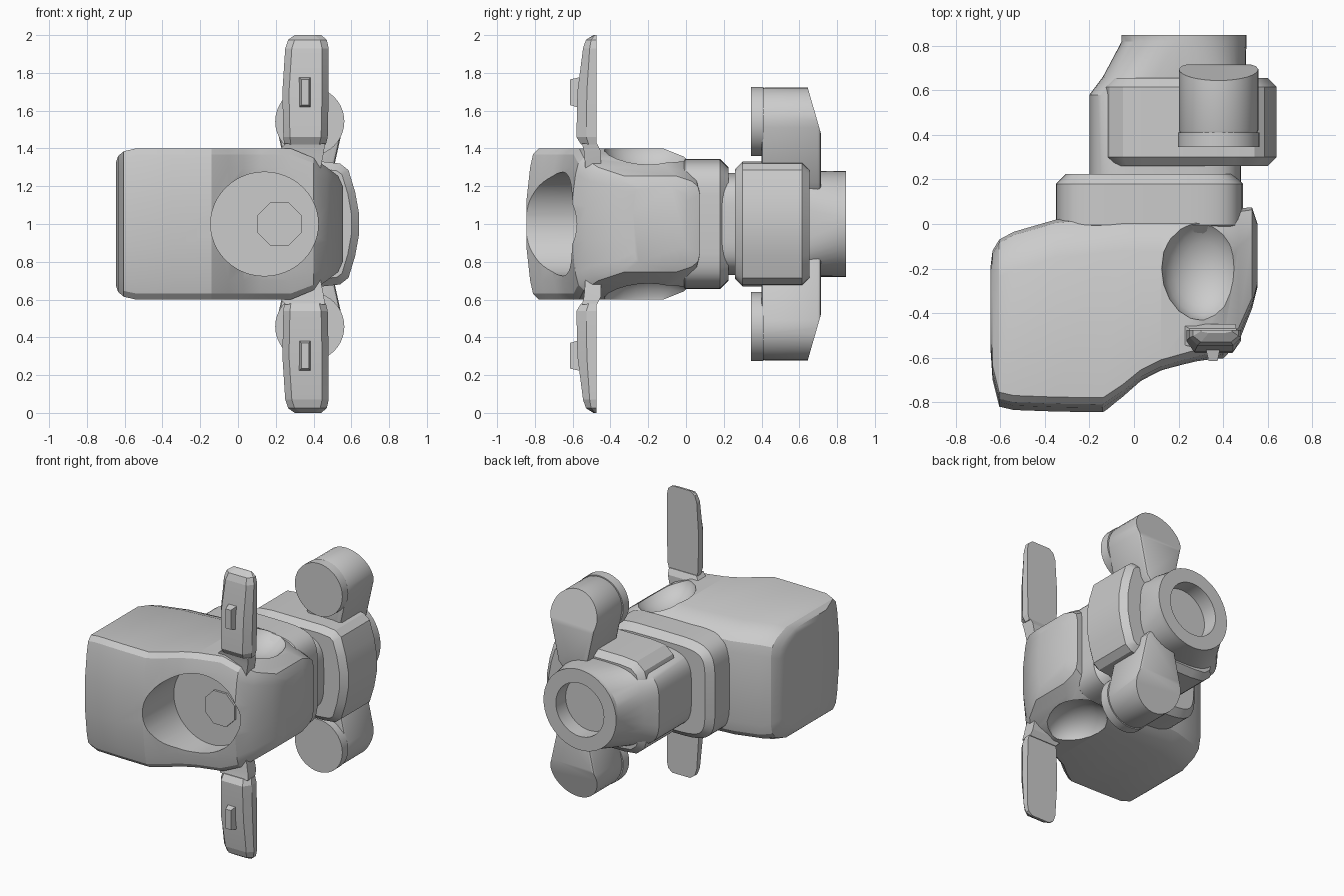
import bpy, bmesh, math
from mathutils import Vector

if "Cube" in bpy.data.objects:
    bpy.data.objects.remove(bpy.data.objects["Cube"])


def finish(name, bm, angle=30):
    bmesh.ops.recalc_face_normals(bm, faces=bm.faces)
    me = bpy.data.meshes.new(name)
    bm.to_mesh(me)
    bm.free()
    ob = bpy.data.objects.new(name, me)
    bpy.context.collection.objects.link(ob)
    smooth(ob, angle)
    return ob


def smooth(ob, angle):
    bpy.ops.object.select_all(action='DESELECT')
    ob.select_set(True)
    bpy.context.view_layer.objects.active = ob
    bpy.ops.object.shade_smooth_by_angle(angle=math.radians(angle))


def loft(rings):
    """Skin a list of equal-length point rings and cap both ends."""
    bm = bmesh.new()
    vs = [[bm.verts.new(p) for p in r] for r in rings]
    n = len(vs[0])
    for a, b in zip(vs, vs[1:]):
        for i in range(n):
            bm.faces.new((a[i], a[(i + 1) % n], b[(i + 1) % n], b[i]))
    bm.faces.new(vs[0])
    bm.faces.new(vs[-1])
    bmesh.ops.recalc_face_normals(bm, faces=bm.faces)
    return bm


def prism_y(pts, y0, y1, bevel=0, segs=1):
    """Extrude an x-z outline along y, bevelling the two end rims."""
    bm = loft([[(x, y, z) for x, z in pts] for y in (y0, y1)])
    if bevel:
        rim = [e for e in bm.edges if abs(e.verts[0].co.y - e.verts[1].co.y) < 1e-5]
        bmesh.ops.bevel(bm, geom=rim, offset=bevel, segments=segs, affect='EDGES', profile=0.5)
    return bm


def oval(cx, cz, rx, rz, n=40, e=2.0):
    """Superellipse outline: e=2 is an ellipse, larger is boxier."""
    out = []
    for i in range(n):
        c, s = math.cos(math.tau * i / n), math.sin(math.tau * i / n)
        out.append((cx + rx * math.copysign(abs(c) ** (2 / e), c),
                    cz + rz * math.copysign(abs(s) ** (2 / e), s)))
    return out


def cut(ob, cutters):
    for c in cutters:
        m = ob.modifiers.new("cut", 'BOOLEAN')
        m.operation, m.solver, m.object = 'DIFFERENCE', 'EXACT', c
    dg = bpy.context.evaluated_depsgraph_get()
    ob.data = bpy.data.meshes.new_from_object(ob.evaluated_get(dg))
    ob.modifiers.clear()
    for c in cutters:
        bpy.data.objects.remove(c)
    smooth(ob, 25)


# Main body: sections along x given as (x, front y, back y, half height)
sections = [(-.645, -.55, -.2, .33), (-.635, -.70, -.12, .36), (-.605, -.82, -.07, .385),
            (-.54, -.835, -.035, .40), (-.35, -.842, .02, .40), (-.14, -.845, .04, .40),
            (-.05, -.785, .05, .40), (.03, -.72, .05, .40), (.12, -.675, .05, .40),
            (.28, -.63, .05, .40), (.40, -.605, .06, .35), (.47, -.53, .07, .30),
            (.53, -.38, .075, .255), (.555, -.28, .0, .20)]
rings = []
for x, y0, y1, h in sections:
    w = min(1, (y1 - y0) / .6)
    half = [(y0, .3 * h), (y0 + .02 * w, .75 * h), (y0 + .035 * w, .92 * h), (y0 + .065 * w, h),
            (y1 - .17 * w, h), (y1 - .06 * w, .89 * h), (y1 - .015 * w, .78 * h), (y1, .6 * h)]
    rings.append([(x, y, 1 + z) for y, z in half] + [(x, y, 1 - z) for y, z in reversed(half)])
body = finish("body", loft(rings), 25)

# Round front socket and the two scooped hollows above and below
cutters = [finish("socket_cutter", prism_y(oval(.14, 1, .285, .275, 48), -1.2, -.5))]
for s in (1, -1):
    bm = bmesh.new()
    bmesh.ops.create_uvsphere(bm, u_segments=20, v_segments=12, radius=1)
    for v in bm.verts:
        v.co = Vector((.31 + .19 * v.co.x, -.2 + .24 * v.co.y, 1 + s * (.43 + .17 * v.co.z)))
    cutters.append(finish("hollow_cutter", bm))
for c in cutters:
    c.hide_render = True
cut(body, cutters)

# Eight-sided button on the socket floor
a0 = math.pi / 8
button = [(.22 + .125 * math.cos(a0 + i * math.pi / 4), 1 + .125 * math.sin(a0 + i * math.pi / 4))
          for i in range(8)]
finish("socket_button", prism_y(button, -.515, -.49))

# Collar behind the body
finish("collar", prism_y(oval(.07, 1, .42, .345, 48, 5), -.05, .225, .045))

# Rear core: boxy neck narrowing to a round tube
core = [(.15, .14, .34, .27, 4), (.58, .14, .34, .27, 4), (.66, .18, .32, .28, 3),
        (.82, .225, .28, .28, 2), (.848, .225, .28, .28, 2), (.848, .225, .185, .185, 2),
        (.74, .225, .185, .185, 2)]
finish("rear_tube", loft([[(x, y, z) for x, z in oval(cx, 1, rx, rz, 48, e)]
                          for y, cx, rx, rz, e in core]))

# Chamfered block round the rear core
top = [(-.13, .2), (-.11, .27), (-.05, .32), (.05, .33), (.45, .33), (.54, .32),
       (.585, .285), (.62, .17), (.64, .06)]
block = [(x, 1 + z) for x, z in top] + [(x, 1 - z) for x, z in reversed(top)]
finish("rear_block", prism_y(block, .26, .655, .04))

for s, side in ((1, "upper"), (-1, "lower")):
    # Teardrop pod with a sloped outer back corner
    arc = [(.38 + .178 * math.cos(t), .545 + .178 * math.sin(t))
           for t in (math.pi * i / 16 for i in range(-1, 18))]
    tear = arc + [(.27, .22), (.32, .16), (.44, .16), (.49, .22)]
    bm = prism_y([(x, 1 + s * z) for x, z in tear], .40, .715, .02, 2)
    geom = bm.verts[:] + bm.edges[:] + bm.faces[:]
    res = bmesh.ops.bisect_plane(bm, geom=geom, plane_co=(0, .645, 1 + s * .72),
                                 plane_no=(0, .26, s * .075), clear_outer=True)
    bmesh.ops.holes_fill(bm, edges=[e for e in bm.edges if e.is_boundary])
    finish(side + "_pod", bm)
    # Flat disc on the front of the pod
    finish(side + "_pod_disc", prism_y(oval(.38, 1 + s * .543, .183, .183), .345, .41))

    # Fin: sections up z given as (z, x min, x max, front y, back y)
    fin = [(.42, .245, .465, -.555, -.475), (.46, .24, .475, -.58, -.475),
           (.70, .235, .48, -.575, -.475), (.93, .25, .48, -.545, -.475),
           (.975, .265, .47, -.53, -.475), (1.0, .30, .44, -.49, -.475)]
    finish(side + "_fin", loft([[(x0 + .035, y0, 1 + s * z), (x1 - .035, y0, 1 + s * z),
                                 (x1, y0 + (y1 - y0) * .5, 1 + s * z), (x1, y1, 1 + s * z),
                                 (x0, y1, 1 + s * z), (x0, y0 + (y1 - y0) * .5, 1 + s * z)]
                                for z, x0, x1, y0, y1 in fin]), 10)
    # Root joining the fin to the body
    root = [(.26, .25, .43, -.53, -.45), (.385, .215, .455, -.54, -.45), (.425, .25, .46, -.55, -.47)]
    finish(side + "_fin_root", loft([[(x0, y0, 1 + s * z), (x1, y0, 1 + s * z),
                                      (x1, y1, 1 + s * z), (x0, y1, 1 + s * z)]
                                     for z, x0, x1, y0, y1 in root]), 10)
    # Wedge stud on the fin front
    stud = [(-.55, .32, .388, .61, .78), (-.615, .335, .375, .63, .765)]
    finish(side + "_fin_stud", loft([[(x0, y, 1 + s * z0), (x1, y, 1 + s * z0),
                                      (x1, y, 1 + s * z1), (x0, y, 1 + s * z1)]
                                     for y, x0, x1, z0, z1 in stud]), 10)
